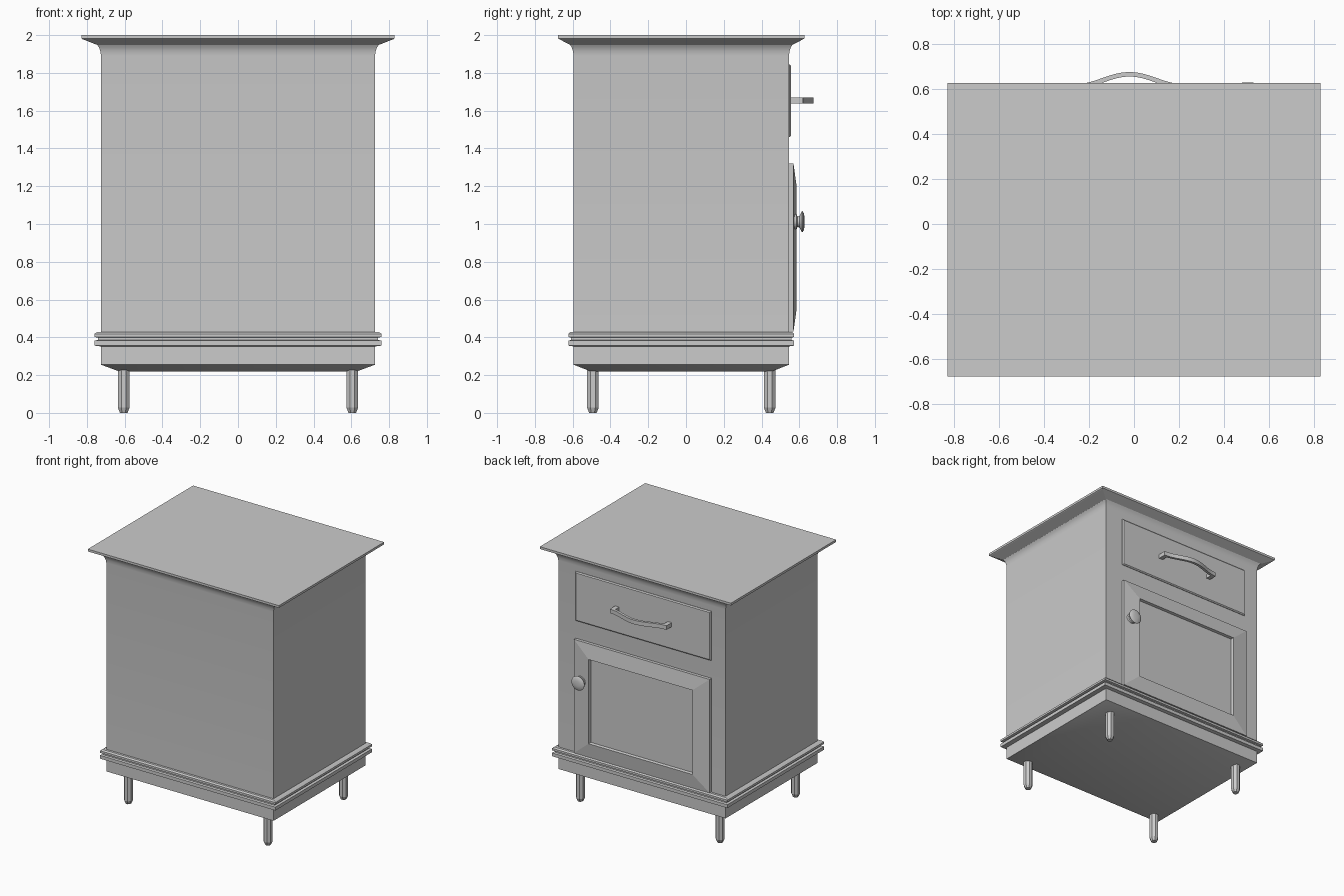
import bpy, bmesh, math
from mathutils import Vector

if "Cube" in bpy.data.objects:
    bpy.data.objects.remove(bpy.data.objects["Cube"])

CY = -0.025   # depth centre of the carcass
CX = -0.015   # centre of door and drawer
BACK = 0.545  # carcass face that carries the door and drawer


def finish(bm, name, smooth=None):
    bmesh.ops.recalc_face_normals(bm, faces=bm.faces)
    me = bpy.data.meshes.new(name)
    bm.to_mesh(me)
    bm.free()
    ob = bpy.data.objects.new(name, me)
    bpy.context.collection.objects.link(ob)
    if smooth:
        bpy.ops.object.select_all(action='DESELECT')
        ob.select_set(True)
        bpy.context.view_layer.objects.active = ob
        bpy.ops.object.shade_smooth_by_angle(angle=math.radians(smooth))
    return ob


def loft(name, rings, smooth=None):
    """Skin a list of point rings and cap both ends."""
    bm = bmesh.new()
    loops = [[bm.verts.new(p) for p in ring] for ring in rings]
    n = len(loops[0])
    for a, b in zip(loops, loops[1:]):
        for i in range(n):
            j = (i + 1) % n
            bm.faces.new((a[i], a[j], b[j], b[i]))
    bm.faces.new(loops[0])
    bm.faces.new(loops[-1])
    return finish(bm, name, smooth)


CORNERS = ((-1, -1), (1, -1), (1, 1), (-1, 1))


def flat_rect(hx, hy, z):
    return [(sx * hx, CY + sy * hy, z) for sx, sy in CORNERS]


def back_rect(hx, z0, z1, y):
    zc, hz = (z0 + z1) / 2, (z1 - z0) / 2
    return [(CX + sx * hx, y, zc + sz * hz) for sx, sz in CORNERS]


# Carcass with plinth and a small cove under the top
loft("carcass", [flat_rect(*p) for p in (
    (0.63, 0.48, 0.22), (0.725, 0.57, 0.255), (0.725, 0.57, 1.89),
    (0.729, 0.573, 1.915), (0.736, 0.58, 1.935), (0.745, 0.588, 1.948))], 30)

# Table top with undercut edge
loft("table_top", [flat_rect(*p) for p in (
    (0.745, 0.588, 1.948), (0.822, 0.645, 1.978), (0.828, 0.652, 1.982), (0.828, 0.652, 2.0))])

# Double moulding around the base
loft("base_moulding", [flat_rect(*p) for p in (
    (0.725, 0.57, 0.352), (0.76, 0.598, 0.356), (0.76, 0.598, 0.382),
    (0.742, 0.583, 0.386), (0.742, 0.583, 0.398), (0.76, 0.598, 0.402),
    (0.76, 0.598, 0.418), (0.745, 0.588, 0.428), (0.725, 0.57, 0.428))])

# Four chamfered legs
for sx, sy in CORNERS:
    rings = []
    for r, z in ((0.02, 0.0), (0.031, 0.028), (0.031, 0.23)):
        rr = r / math.cos(math.pi / 8)
        rings.append([(sx * 0.605 + rr * math.cos((i + 0.5) * math.pi / 4),
                       CY + sy * 0.468 + rr * math.sin((i + 0.5) * math.pi / 4), z)
                      for i in range(8)])
    loft(("back" if sy > 0 else "front") + ("_right_leg" if sx > 0 else "_left_leg"), rings)

# Drawer front
loft("drawer_front", [back_rect(*p) for p in (
    (0.588, 1.46, 1.845, BACK - 0.01), (0.588, 1.46, 1.845, BACK + 0.004),
    (0.58, 1.468, 1.837, BACK + 0.011))])

# Door: sloped frame around a recessed panel
loft("door", [back_rect(*p) for p in (
    (0.588, 0.43, 1.32, BACK - 0.01), (0.588, 0.43, 1.32, 0.569),
    (0.45, 0.545, 1.205, 0.585), (0.445, 0.55, 1.2, 0.565))])

# Round knob turned around the y axis
N = 24
knob = []
for r, y in ((0.042, 0.57), (0.038, 0.586), (0.028, 0.59), (0.03, 0.6), (0.055, 0.613),
             (0.056, 0.617), (0.045, 0.624), (0.02, 0.628)):
    knob.append([(0.505 + r * math.cos(2 * math.pi * i / N), y,
                  1.012 + r * math.sin(2 * math.pi * i / N)) for i in range(N)])
loft("door_knob", knob, 40)

# Bowed drawer handle: bar swept along a shallow bell curve
HX, T = -0.02, 0.02
bar = []
for i in range(17):
    t = -1 + i / 8
    x = HX + 0.245 * t
    y = 0.62 + 0.055 * (0.5 + 0.5 * math.cos(math.pi * t))
    slope = -0.055 * 0.5 * math.pi * math.sin(math.pi * t) / 0.245
    n = Vector((-slope, 1)).normalized() * T
    bar.append([(x, y, 1.638), (x, y, 1.67), (x - n.x, y - n.y, 1.67), (x - n.x, y - n.y, 1.638)])
loft("drawer_handle_bar", bar, 30)
for side, name in ((-1, "left"), (1, "right")):
    x = HX + side * 0.228
    loft(name + "_handle_post", [[(x + sx * 0.017, y, 1.654 + sz * 0.016) for sx, sz in CORNERS]
                                 for y in (BACK, 0.612)])
